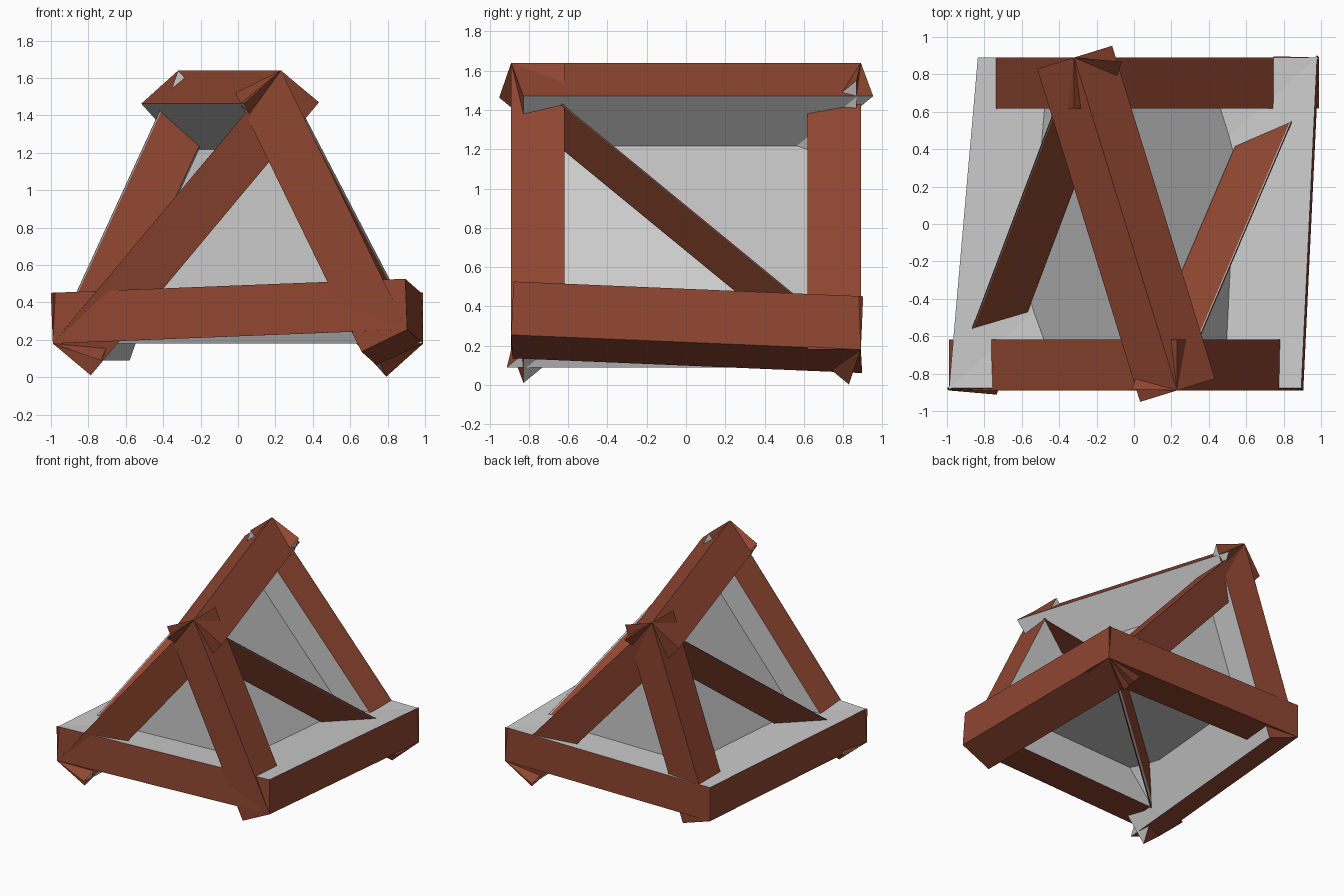
import bpy
from mathutils import Vector

if "Cube" in bpy.data.objects:
    bpy.data.objects.remove(bpy.data.objects["Cube"])

DEPTH = 0.272   # how far each cup reaches inwards
SKIN = 0.004    # sheet thickness

red = bpy.data.materials.new("brick_red")
red.diffuse_color = (0.28, 0.062, 0.031, 1)
red.use_nodes = True
red.node_tree.nodes["Principled BSDF"].inputs["Base Color"].default_value = red.diffuse_color

# Corners of the twisted wedge
P = {
    "A": (-0.99, -0.89, 0.18),
    "B": (0.905, -0.89, 0.255),
    "C": (0.99, 0.89, 0.18),
    "D": (-0.835, 0.89, 0.18),
    "R": (0.23, -0.89, 1.64),
    "S": (-0.32, 0.89, 1.64),
}
P = {k: Vector(v) for k, v in P.items()}
centre = sum(P.values(), Vector()) / len(P)


def cup(name, corners):
    """Open triangular cup: red walls pushed inwards from the face, grey floor."""
    tri = [P[c] for c in corners]
    n = (tri[1] - tri[0]).cross(tri[2] - tri[0]).normalized()
    if n.dot(tri[0] - centre) < 0:
        tri.reverse()
        n = -n
    verts = tri + [v - n * DEPTH for v in tri]
    walls = [(i, i + 3, (i + 1) % 3 + 3, (i + 1) % 3) for i in range(3)]
    faces = walls + [(5, 4, 3)]
    me = bpy.data.meshes.new(name)
    me.from_pydata(verts, [], faces)
    # all walls must face away from the cup's middle
    me.materials.append(red)
    me.materials.append(None)
    me.polygons[3].material_index = 1
    mid = sum(verts, Vector()) / 6
    if (me.polygons[0].center - mid).dot(me.polygons[0].normal) < 0:
        me.flip_normals()
    ob = bpy.data.objects.new(name, me)
    bpy.context.collection.objects.link(ob)
    # thin sheet with a grey inside
    so = ob.modifiers.new("skin", 'SOLIDIFY')
    so.thickness = SKIN
    so.offset = -1
    so.use_even_offset = True
    so.material_offset = 1
    return ob


# One cup per triangular face of the wedge
for name, corners in {
    "front_panel": "ABR",
    "back_panel": "CDS",
    "right_lower_panel": "BCR",
    "right_upper_panel": "CRS",
    "left_lower_panel": "ADS",
    "left_upper_panel": "ARS",
    "base_right_panel": "ABC",
    "base_left_panel": "ACD",
}.items():
    cup(name, corners)
